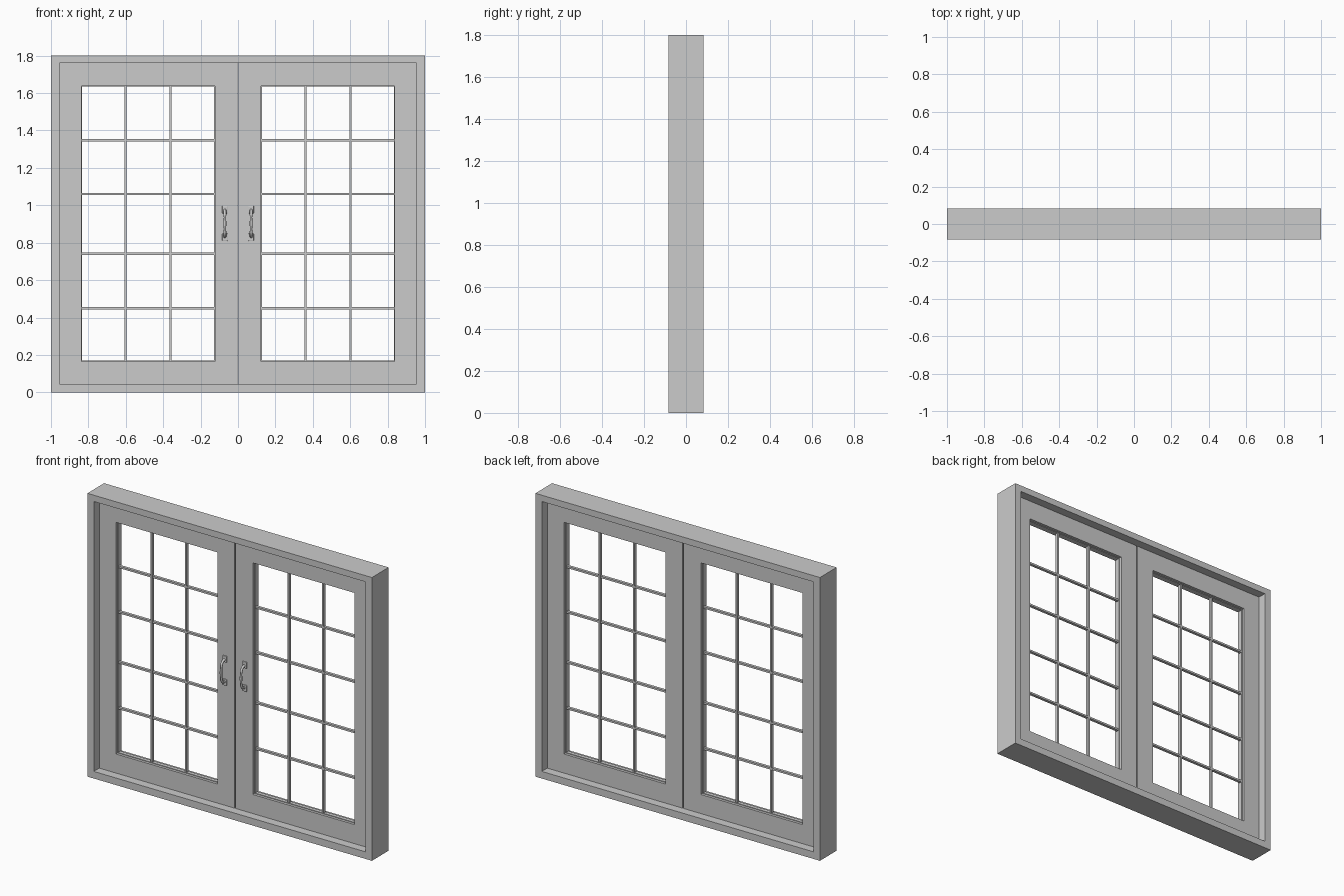
import bpy, bmesh

if "Cube" in bpy.data.objects:
    bpy.data.objects.remove(bpy.data.objects["Cube"])


def finish(name, bm):
    bmesh.ops.recalc_face_normals(bm, faces=bm.faces)
    mesh = bpy.data.meshes.new(name)
    bm.to_mesh(mesh)
    bm.free()
    ob = bpy.data.objects.new(name, mesh)
    bpy.context.collection.objects.link(ob)
    return ob


def ring(name, outer, inner, y0, y1):
    """Rectangular frame; rects are (x0, x1, z0, z1)."""
    bm = bmesh.new()
    loops = []
    for (x0, x1, z0, z1), y in ((outer, y0), (inner, y0), (inner, y1), (outer, y1)):
        loops.append([bm.verts.new((x, y, z))
                      for x, z in ((x0, z0), (x1, z0), (x1, z1), (x0, z1))])
    for i in range(4):
        a, b = loops[i], loops[(i + 1) % 4]
        for j in range(4):
            k = (j + 1) % 4
            bm.faces.new((a[j], a[k], b[k], b[j]))
    return finish(name, bm)


def box(name, x0, x1, y0, y1, z0, z1, bevel=0):
    bm = bmesh.new()
    bmesh.ops.create_cube(bm, size=1)
    for v in bm.verts:
        v.co = ((x0 + x1) / 2 + v.co.x * (x1 - x0),
                (y0 + y1) / 2 + v.co.y * (y1 - y0),
                (z0 + z1) / 2 + v.co.z * (z1 - z0))
    if bevel:
        bmesh.ops.bevel(bm, geom=bm.edges[:], offset=bevel, segments=2,
                        profile=0.5, affect='EDGES')
    return finish(name, bm)


def grip(name, x):
    """Bowed pull with swollen ends, swept along a curve."""
    cu = bpy.data.curves.new(name, 'CURVE')
    cu.dimensions = '3D'
    cu.bevel_depth = 0.008
    cu.bevel_resolution = 3
    cu.use_fill_caps = True
    path = [(-0.034, 0.974, 1.0), (-0.056, 0.968, 0.9), (-0.066, 0.952, 1.0),
            (-0.068, 0.935, 0.75), (-0.071, 0.903, 1.0),
            (-0.068, 0.872, 0.75), (-0.066, 0.855, 1.0),
            (-0.056, 0.838, 0.9), (-0.034, 0.832, 1.0)]
    sp = cu.splines.new('POLY')
    sp.points.add(len(path) - 1)
    for p, (y, z, r) in zip(sp.points, path):
        p.co = (x, y, z, 1)
        p.radius = r
    sp.use_smooth = True
    ob = bpy.data.objects.new(name, cu)
    bpy.context.collection.objects.link(ob)


# Outer casing
ring("window_casing", (-1, 1, 0, 1.8), (-0.955, 0.955, 0.045, 1.76), -0.084, 0.084)

Z0, Z1 = 0.166, 1.638
for side, s in (("left", -1), ("right", 1)):
    def span(a, b):
        return tuple(sorted((s * a, s * b)))

    # Sash with a thin glazing lip
    opening = span(0.124, 0.838) + (Z0, Z1)
    ring(side + "_sash", span(0.004, 0.955) + (0.045, 1.76), opening, -0.029, 0.029)
    ring(side + "_glazing_lip", opening,
         span(0.128, 0.834) + (Z0 + 0.004, Z1 - 0.004), -0.012, 0.012)

    # Glazing bars
    for i, x in enumerate((0.361, 0.602)):
        box(f"{side}_upright_bar_{i}", *span(x - 0.006, x + 0.006),
            -0.01, 0.01, Z0, Z1)
    for i, z in enumerate((0.45, 0.741, 1.06, 1.348)):
        box(f"{side}_cross_bar_{i}", *opening[:2], -0.009, 0.009, z - 0.006, z + 0.006)

    # Pull handle on the front
    hx = s * 0.07
    for part, z in (("top", 0.977), ("bottom", 0.829)):
        box(f"{side}_handle_{part}_plate", hx - 0.015, hx + 0.015,
            -0.038, -0.027, z - 0.02, z + 0.02, 0.004)
    grip(side + "_handle_grip", hx)
